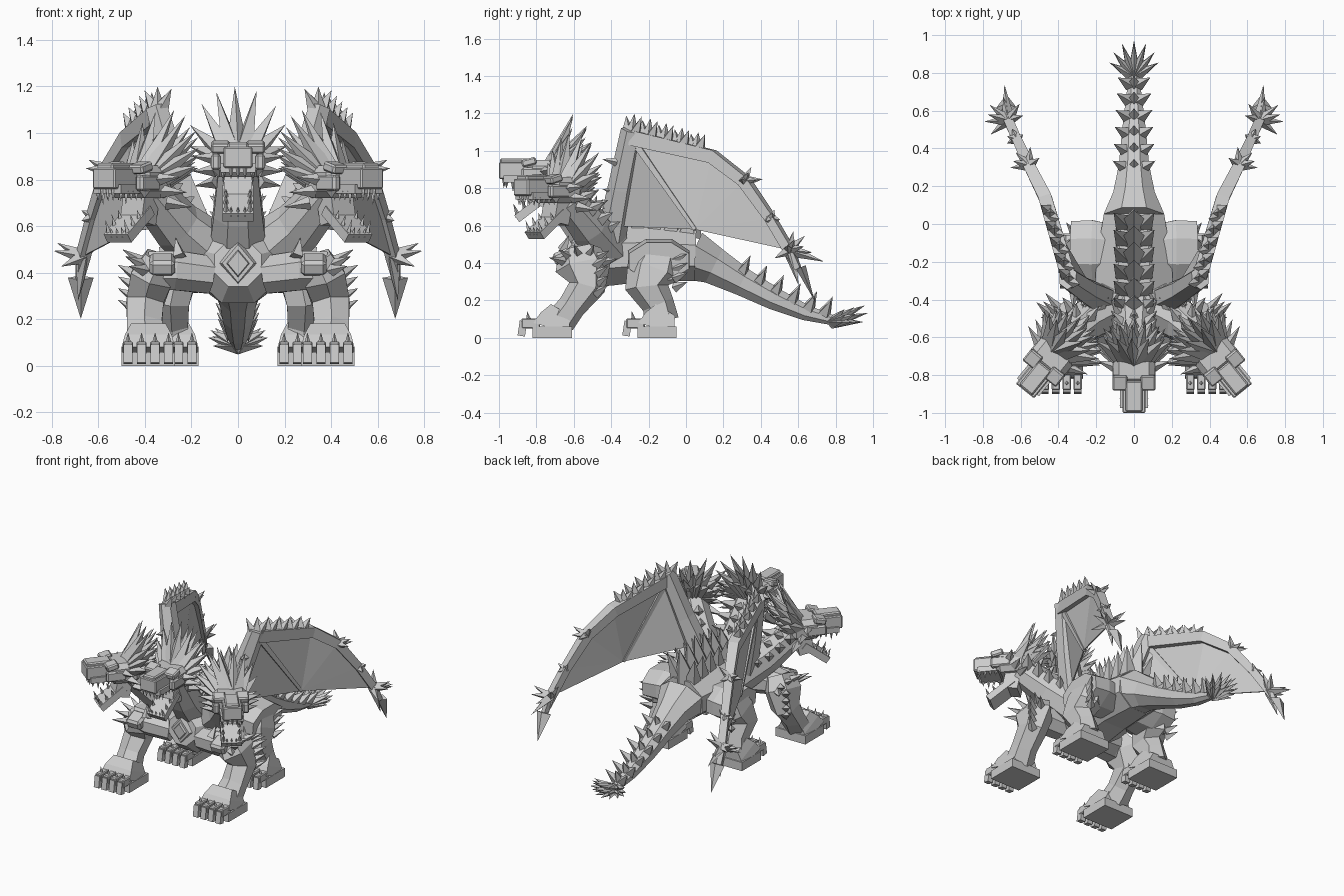
import bpy, bmesh, math, random
from mathutils import Vector, Matrix

random.seed(4)
cube = bpy.data.objects.get("Cube")
if cube:
    bpy.data.objects.remove(cube, do_unlink=True)

stone = bpy.data.materials.new("stone_grey")
stone.use_nodes = True
GREY = (0.6, 0.6, 0.6, 1)
stone.diffuse_color = GREY
stone.node_tree.nodes["Principled BSDF"].inputs["Base Color"].default_value = GREY


def finish(name, bm, mirror=False, matrix=None):
    if matrix:
        bm.transform(matrix)
    bmesh.ops.recalc_face_normals(bm, faces=bm.faces)
    mesh = bpy.data.meshes.new(name)
    bm.to_mesh(mesh)
    bm.free()
    mesh.materials.append(stone)
    obj = bpy.data.objects.new(name, mesh)
    bpy.context.collection.objects.link(obj)
    if mirror:
        obj.modifiers.new("mirror", 'MIRROR')
    return obj


def spike(bm, base, direction, length, radius):
    d = Vector(direction).normalized()
    m = Matrix.Translation(Vector(base) + d * length / 2) @ d.to_track_quat('Z', 'Y').to_matrix().to_4x4()
    bmesh.ops.create_cone(bm, cap_ends=True, segments=4, radius1=radius, radius2=0, depth=length, matrix=m)


def box(bm, lo, hi, tilt=0, bevel=0):
    lo, hi = Vector(lo), Vector(hi)
    m = Matrix.Translation((lo + hi) / 2) @ Matrix.Rotation(tilt, 4, 'X') @ Matrix.Diagonal((*(hi - lo), 1))
    verts = bmesh.ops.create_cube(bm, size=1, matrix=m)["verts"]
    if bevel:
        edges = list({e for v in verts for e in v.link_edges})
        bmesh.ops.bevel(bm, geom=edges, offset=bevel, segments=1, affect='EDGES')


def tube(bm, path, sides=8, ref=(0, 0, 1)):
    """Loft through (centre, half width, half height) stations."""
    pts = [Vector(p[0]) for p in path]
    rings = []
    for i, (c, w, h) in enumerate(path):
        d = (pts[min(i + 1, len(pts) - 1)] - pts[max(i - 1, 0)]).normalized()
        side = d.cross(Vector(ref)).normalized()
        up = side.cross(d)
        angles = [(k + 0.5) * math.tau / sides for k in range(sides)]
        k = 1 / math.cos(math.pi / sides)
        rings.append([bm.verts.new(pts[i] + side * math.cos(a) * w * k + up * math.sin(a) * h * k) for a in angles])
    for a, b in zip(rings, rings[1:]):
        for j in range(sides):
            bm.faces.new((a[j], a[(j + 1) % sides], b[(j + 1) % sides], b[j]))
    bm.faces.new(rings[0])
    bm.faces.new(rings[-1])


def along(path, t):
    """Point at fraction t of a list of points."""
    f = min(t * (len(path) - 1), len(path) - 1.001)
    i = int(f)
    return Vector(path[i]).lerp(Vector(path[i + 1]), f - i)


# Torso
bm = bmesh.new()
tube(bm, [((0, -0.62, 0.44), 0.1, 0.1), ((0, -0.55, 0.43), 0.17, 0.16), ((0, -0.4, 0.44), 0.21, 0.16),
          ((0, -0.2, 0.45), 0.2, 0.145), ((0, 0.05, 0.44), 0.16, 0.135)])
finish("torso", bm)

# Chest gem in stepped diamond layers
bm = bmesh.new()
for size, y in ((0.085, -0.625), (0.055, -0.64)):
    m = Matrix.Translation((0, y, 0.44)) @ Matrix.Diagonal((1, 1, 1.2, 1)) @ Matrix.Rotation(math.pi / 2, 4, 'X')
    bmesh.ops.create_cone(bm, cap_ends=True, segments=4, radius1=size, radius2=size * 0.8, depth=0.03, matrix=m)
finish("chest_gem", bm)

# Tail with its spikes and end tuft
tail = [((0, 0.03, 0.44), 0.16, 0.135), ((0, 0.15, 0.385), 0.11, 0.1), ((0, 0.3, 0.3), 0.08, 0.075),
        ((0, 0.47, 0.21), 0.065, 0.06), ((0, 0.64, 0.135), 0.045, 0.042), ((0, 0.8, 0.09), 0.025, 0.025)]
bm = bmesh.new()
tube(bm, tail)
finish("tail", bm)
bm = bmesh.new()
for i in range(6):
    c = along([p[0] for p in tail], 0.4 + i * 0.105)
    r = 0.085 - i * 0.009
    for s in (-1, 0, 1):
        spike(bm, c + Vector((s * r * 0.6, 0, r * 0.6)), (s * 0.8, 0.45, 0.9), 0.1, 0.036)
finish("tail_spikes", bm)
bm = bmesh.new()
for lift, length in ((0.0, 0.14), (0.25, 0.17), (0.5, 0.17)):
    for k in range(-3, 4):
        a = k * 0.35
        spike(bm, (0, 0.78, 0.085), (math.sin(a), math.cos(a), lift), length + 0.03 * math.cos(a * 2), 0.036)
finish("tail_tuft", bm)

# Tall ridge of broad plates down the back
bm = bmesh.new()
for i in range(7):
    y = -0.54 + i * 0.09
    spike(bm, (0, y, 0.55), (0, 0.3, 1), 0.3 - abs(i - 4) * 0.02, 0.085)
    for s in (-1, 1):
        spike(bm, (s * 0.05, y, 0.55), (s * 0.3, 0.3, 1), 0.21, 0.06)
finish("back_ridge", bm)


# Feet: wedge, hooked toes and claws
def foot(name, x, back):
    bm = bmesh.new()
    box(bm, (x - 0.115, back - 0.21, 0), (x + 0.115, back, 0.06))
    tube(bm, [((x, back - 0.105, 0.05), 0.115, 0.105), ((x, back - 0.09, 0.1), 0.1, 0.085),
              ((x, back - 0.06, 0.15), 0.075, 0.06)], 4, (0, 1, 0))
    for k in range(4):
        tx = x - 0.087 + k * 0.058
        box(bm, (tx - 0.022, back - 0.27, 0.05), (tx + 0.022, back - 0.17, 0.105), bevel=0.006)
        box(bm, (tx - 0.019, back - 0.285, 0.01), (tx + 0.019, back - 0.245, 0.09), tilt=-0.15)
        spike(bm, (tx, back - 0.23, 0.095), (0, -0.2, 1), 0.05, 0.014)
    finish(name, bm, True)


foot("front_foot", 0.385, -0.61)
foot("hind_foot", 0.285, -0.05)

# Legs
Y = (0, 1, 0)
bm = bmesh.new()
tube(bm, [((0.12, -0.54, 0.39), 0.09, 0.08), ((0.27, -0.57, 0.41), 0.1, 0.085), ((0.38, -0.56, 0.41), 0.08, 0.08)], 8)
tube(bm, [((0.33, -0.57, 0.46), 0.07, 0.1), ((0.37, -0.55, 0.38), 0.09, 0.13), ((0.4, -0.53, 0.27), 0.08, 0.085),
          ((0.4, -0.61, 0.17), 0.075, 0.065), ((0.39, -0.67, 0.09), 0.085, 0.07)], 6, Y)
box(bm, (0.27, -0.71, 0.4), (0.38, -0.6, 0.47), tilt=0.4, bevel=0.015)
finish("front_leg", bm, True)
bm = bmesh.new()
tube(bm, [((0.1, -0.145, 0.42), 0.14, 0.1), ((0.22, -0.145, 0.42), 0.165, 0.11), ((0.33, -0.145, 0.41), 0.16, 0.1)], 8)
tube(bm, [((0.25, -0.13, 0.47), 0.07, 0.1), ((0.27, -0.17, 0.36), 0.085, 0.13), ((0.29, -0.21, 0.27), 0.08, 0.1),
          ((0.285, -0.15, 0.18), 0.07, 0.075), ((0.285, -0.13, 0.09), 0.085, 0.08)], 6, Y)
finish("hind_leg", bm, True)

# Spikes on shoulders, elbows and thighs
bm = bmesh.new()
for k in range(6):
    a = -1.1 + k * 0.45
    spike(bm, (0.38, -0.55 + 0.09 * math.sin(a), 0.38 + 0.05 * math.cos(a)), (0.8, math.sin(a), 0.5 * math.cos(a)), 0.14, 0.035)
for k in range(4):
    spike(bm, (0.44, -0.48, 0.24 + k * 0.05), (0.7, 0.6, 0.4), 0.11, 0.03)
    spike(bm, (0.31, -0.06, 0.27 + k * 0.05), (0.5, 0.7, 0.3), 0.09, 0.028)
for k in range(3):
    spike(bm, (0.25, -0.66 + k * 0.06, 0.47), (0.2, 0.4, 0.9), 0.09, 0.032)
finish("leg_spikes", bm, True)


# Head facing -y about its own origin
def head(name, matrix, mirror, lean):
    bm = bmesh.new()
    box(bm, (-0.11, -0.1, -0.05), (0.11, 0.1, 0.09), bevel=0.03)
    box(bm, (-0.062, -0.25, -0.01), (0.062, -0.05, 0.08), bevel=0.006)
    box(bm, (-0.045, -0.245, 0.07), (0.045, -0.08, 0.1), bevel=0.008)
    box(bm, (-0.075, -0.225, -0.03), (0.075, -0.04, 0.008))
    box(bm, (-0.06, -0.05, -0.16), (0.06, 0.05, 0.0), tilt=-0.2)
    box(bm, (-0.066, -0.175, -0.185), (0.066, 0.025, -0.14), tilt=0.65)
    for s in (-1, 1):
        box(bm, (s * 0.075 - 0.04, -0.13, 0.06), (s * 0.075 + 0.04, -0.05, 0.1), tilt=0.25, bevel=0.008)
        box(bm, (s * 0.095 - 0.02, -0.13, -0.02), (s * 0.095 + 0.02, 0.0, 0.05), bevel=0.01)
        for k in range(5):
            spike(bm, (s * 0.063, -0.21 + k * 0.035, -0.02), (0, 0, -1), 0.06 if k == 1 else 0.042, 0.013)
        for k in range(3):
            spike(bm, (s * 0.052, -0.15 + k * 0.04, -0.2 + k * 0.03), (0, -0.4, 1), 0.065 - k * 0.01, 0.013)
            spike(bm, (s * 0.095, -0.01 + k * 0.035, 0.03 - k * 0.05), (s, 0.35 + k * 0.2, 0.1 - k * 0.15), 0.115, 0.03)
    for x in (-0.03, 0, 0.03):
        spike(bm, (x, -0.22, -0.01), (0, -0.1, -1), 0.05, 0.014)
        spike(bm, (x, -0.15, -0.215), (0, -0.4, 1), 0.045, 0.012)
    finish(name, bm, mirror, matrix)
    # Mane in three fans behind the skull, longest at the crown
    bm = bmesh.new()
    for back, scale, base_y in ((0.4, 1, 0.035), (0.75, 0.9, 0.06), (1.3, 0.7, 0.08)):
        for k in range(-4, 5):
            a = k * 0.32 + random.uniform(-0.06, 0.06)
            d = (math.sin(a) * 0.7 - lean, back, math.cos(a))
            length = scale * (0.13 + 0.17 * math.cos(a))
            spike(bm, (0.07 * math.sin(a), base_y, 0.02 + 0.04 * math.cos(a)), d, length, 0.05)
    finish(name + "_mane", bm, mirror, matrix)


head("middle_head", Matrix.Translation((0, -0.75, 0.86)), False, 0)
head("side_head", Matrix.Translation((0.42, -0.69, 0.77)) @ Matrix.Rotation(math.radians(39), 4, 'Z'), True, 0.22)


# Necks with spikes behind
def neck(name, pts, mirror):
    bm = bmesh.new()
    tube(bm, [(p, r, r) for p, r in zip(pts, (0.13, 0.105, 0.085))], 8)
    finish(name, bm, mirror)
    bm = bmesh.new()
    for i in range(4):
        c = along(pts, 0.3 + i * 0.19)
        for s in (-1, 0, 1):
            spike(bm, c + Vector((s * 0.06, 0.05, 0.03)), (s * 0.7, 0.9, 0.5), 0.11, 0.042)
    finish(name + "_spikes", bm, mirror)


neck("middle_neck", [(0, -0.44, 0.48), (0, -0.59, 0.66), (0, -0.7, 0.84)], False)
neck("side_neck", [(0.1, -0.42, 0.47), (0.26, -0.52, 0.6), (0.39, -0.64, 0.75)], True)

# Wings: arm, leading edge, rib and thin skin
root, wrist, low = (0.17, -0.4, 0.54), (0.345, -0.29, 1.07), (0.455, 0.05, 0.58)
edge = [wrist, (0.47, 0.14, 0.97), (0.555, 0.31, 0.84), (0.62, 0.45, 0.64), (0.665, 0.55, 0.47), (0.68, 0.6, 0.37)]
bm = bmesh.new()
tube(bm, [(root, 0.08, 0.07), ((0.26, -0.35, 0.8), 0.06, 0.06), ((0.35, -0.285, 1.11), 0.045, 0.055)], 6, Y)
tube(bm, [(p, w, w) for p, w in zip(edge, (0.04, 0.035, 0.03, 0.025, 0.025, 0.015))], 4)
tube(bm, [(wrist, 0.018, 0.018), (low, 0.01, 0.01)], 4)
finish("wing_bones", bm, True)
bm = bmesh.new()
v = [bm.verts.new(p) for p in [(0.19, -0.4, 0.6), *edge[:5], low]]
for i in range(5):
    bm.faces.new((v[6], v[i], v[i + 1]))
skin = finish("wing_skin", bm, True)
solid = skin.modifiers.new("thickness", 'SOLIDIFY')
solid.thickness = 0.008
solid.offset = 0

# Spike clusters along the wing edge and a broad blade at the tip
bm = bmesh.new()
for i in range(5):
    c = along(edge[:2], i / 5)
    for s in (-1, 0, 1):
        spike(bm, c + Vector((s * 0.015, s * 0.02, 0.03)), (s * 0.5, 0.15 + s * 0.25, 1), 0.1 - i * 0.005, 0.034)
for p, size, count in ((edge[2], 0.1, 6), (edge[3], 0.06, 4), (edge[4], 0.13, 7)):
    for k in range(count):
        a = k * math.tau / count
        spike(bm, p, (0.45 + math.cos(a), 0.4 + 0.6 * math.sin(a), 0.3 + 0.45 * math.cos(a * 2)), size, 0.032)
for y, z in ((0.25, -0.9), (0.9, -0.3)):
    spike(bm, edge[4], (0.1, y, z), 0.2, 0.035)
for z in (0.68, 0.78, 0.94):
    spike(bm, (0.23 + (z - 0.68) / 3, -0.37, z), (0.1, -1, 0.2), 0.08, 0.025)
finish("wing_spikes", bm, True)
bm = bmesh.new()
shape = Matrix.Translation((0.675, 0.65, 0.29)) @ Matrix.Rotation(math.radians(22), 4, 'X') @ Matrix.Diagonal((1, 0.5, 1, 1))
bmesh.ops.create_cone(bm, cap_ends=True, segments=4, radius1=0, radius2=0.055, depth=0.19, matrix=shape)
finish("wing_blade", bm, True)
